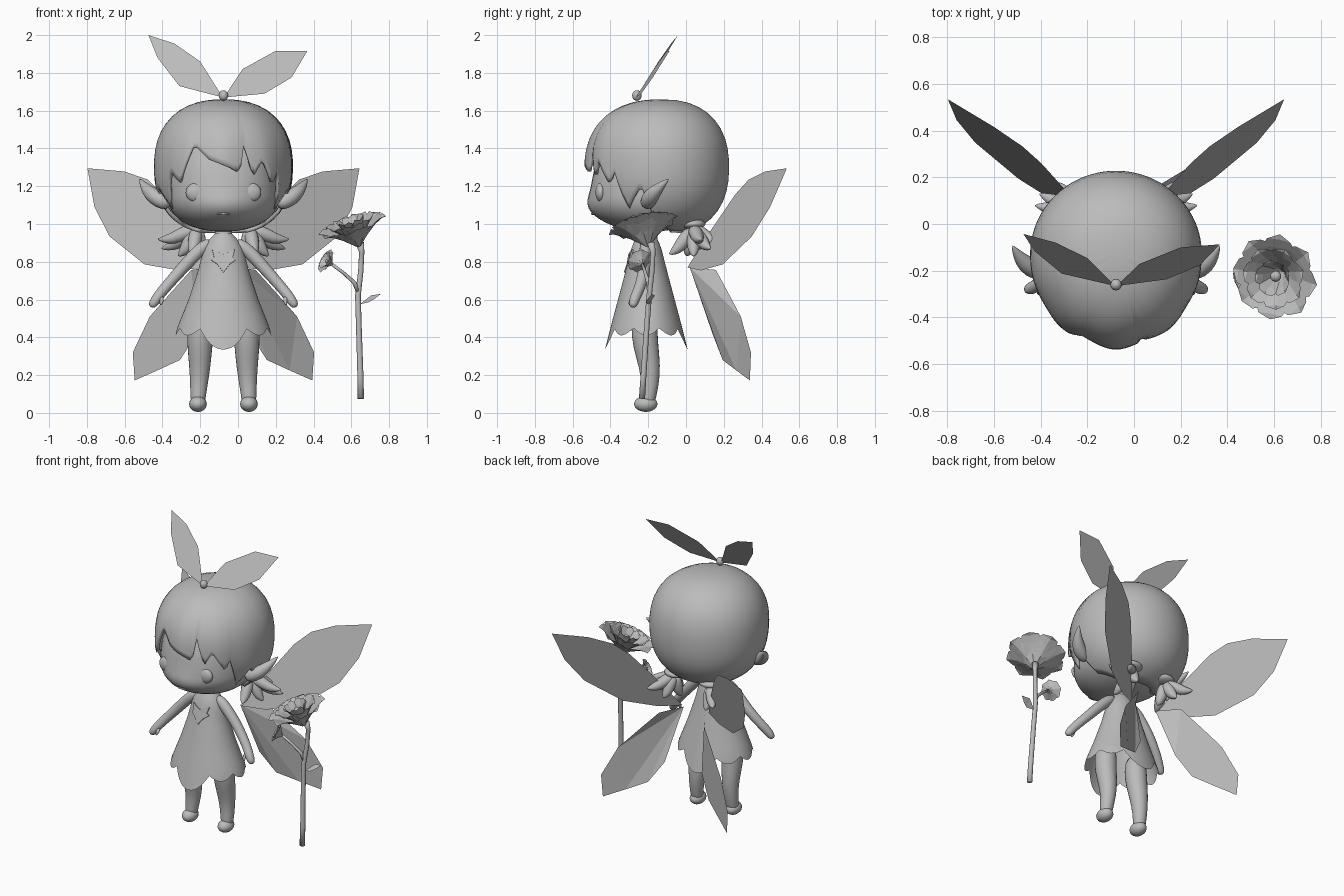
import bpy, bmesh, math
from mathutils import Vector, Matrix

if "Cube" in bpy.data.objects:
    bpy.data.objects.remove(bpy.data.objects["Cube"])

CX = -0.077          # figure centre line
grey = bpy.data.materials.new("soft_grey")
grey.diffuse_color = (0.5, 0.5, 0.5, 1)
grey.use_nodes = True
grey.node_tree.nodes["Principled BSDF"].inputs["Base Color"].default_value = grey.diffuse_color


def interp(x, pts):
    """Piecewise linear lookup; each point is (x, value)."""
    if x <= pts[0][0]:
        return pts[0][1]
    for (x0, v0), (x1, v1) in zip(pts, pts[1:]):
        if x <= x1:
            return v0 + (v1 - v0) * (x - x0) / (x1 - x0)
    return pts[-1][1]


def finish(name, bm, smooth=True, subsurf=0, solid=0):
    bmesh.ops.recalc_face_normals(bm, faces=bm.faces[:])
    me = bpy.data.meshes.new(name)
    bm.to_mesh(me)
    bm.free()
    me.materials.append(grey)
    ob = bpy.data.objects.new(name, me)
    bpy.context.collection.objects.link(ob)
    for p in me.polygons:
        p.use_smooth = smooth
    if solid:
        m = ob.modifiers.new("thickness", 'SOLIDIFY')
        m.thickness, m.offset = solid, -1
    if subsurf:
        ob.modifiers.new("round", 'SUBSURF').levels = subsurf
        ob.modifiers["round"].render_levels = subsurf
    return ob


def bridge(bm, rings, closed=True):
    for a, b in zip(rings, rings[1:]):
        n = len(a)
        for i in range(n if closed else n - 1):
            j = (i + 1) % n
            bm.faces.new((a[i], a[j], b[j], b[i]))


def tube(name, pts, sides=12, subsurf=1):
    """Tapered tube through (x, y, z, radius) points."""
    bm = bmesh.new()
    P = [Vector(p[:3]) for p in pts]
    d = (P[-1] - P[0]).normalized()
    ref = Vector((1, 0, 0)) if abs(d.x) < 0.7 else Vector((0, 1, 0))
    rings = []
    for i, p in enumerate(P):
        t = (P[min(i + 1, len(P) - 1)] - P[max(i - 1, 0)]).normalized()
        u = (ref - t * ref.dot(t)).normalized()
        v = t.cross(u)
        r = pts[i][3]
        rings.append([bm.verts.new(p + r * (u * math.cos(k * math.tau / sides) + v * math.sin(k * math.tau / sides)))
                      for k in range(sides)])
    bridge(bm, rings)
    bm.faces.new(rings[0])
    bm.faces.new(rings[-1])
    return finish(name, bm, subsurf=subsurf)


def oval(name, loc, radii, seg=20, rings=12):
    bm = bmesh.new()
    bmesh.ops.create_uvsphere(bm, u_segments=seg, v_segments=rings, radius=1)
    for v in bm.verts:
        v.co = Vector([v.co[i] * radii[i] + loc[i] for i in range(3)])
    return finish(name, bm)


def sheet(name, pts):
    """Flat leaf-like sheet from an outline."""
    bm = bmesh.new()
    bm.faces.new([bm.verts.new(p) for p in pts])
    bmesh.ops.triangulate(bm, faces=bm.faces[:])
    return finish(name, bm, smooth=False)


def face_bump(dx, z):
    return 0.03 * math.exp(-dx * dx / 0.02 - (z - 1.08) ** 2 / 0.008)


# Face: rounded ball with short lower half and a small muzzle
bm = bmesh.new()
bmesh.ops.create_uvsphere(bm, u_segments=40, v_segments=28, radius=1)
for v in bm.verts:
    c = v.co / sum(abs(k) ** 2.2 for k in v.co) ** (1 / 2.2)
    z = 1.15 + c.z * (0.4 if c.z > 0 else 0.19)
    y = -0.19 + 0.31 * c.y - (face_bump(0.3 * c.x, z) if c.y < 0 else 0)
    v.co = (CX + 0.295 * c.x, y, z)
finish("face", bm)
oval("mouth", (CX, -0.486, 1.055), (0.038, 0.018, 0.008), 12, 8)

# Hair cap with a jagged fringe; rim height depends on the angle from the front
RIM = [(-180, .95), (-110, .955), (-84, 1.0), (-74, 1.2), (-60, 1.08), (-50, 1.28), (-39, 1.22), (-26, 1.42),
       (-12, 1.34), (5, 1.30), (14, 1.27), (18, 1.42), (26, 1.25), (34, 1.34), (46, 1.21), (51, 1.28),
       (60, 1.08), (74, 1.2), (84, 1.0), (110, .955), (180, .95)]
bm = bmesh.new()
N, ROWS, PW = 120, 18, 2.35
rings = []
for r in range(1, ROWS + 1):
    ring = []
    for k in range(N):
        deg = -180 + 360 * k / N
        a = math.radians(deg)
        w = r / ROWS * math.acos((interp(deg, RIM) - 1.3) / 0.36)
        zn = math.cos(w)
        rho = (1 - abs(zn) ** PW) ** (1 / PW)
        front = max(0, math.cos(a))
        rho *= 1 + 0.02 * front * math.cos(9 * a) * (r / ROWS) ** 2
        ring.append(bm.verts.new((CX + 0.368 * rho * math.sin(a),
                                  -0.13 - rho * math.cos(a) * (0.4 if front > 0 else 0.358), 1.3 + 0.36 * zn)))
    rings.append(ring)
bridge(bm, rings)
top = bm.verts.new((CX, -0.13, 1.66))
for k in range(N):
    bm.faces.new((top, rings[0][(k + 1) % N], rings[0][k]))
finish("hair", bm, solid=0.018)

# Leaf bow on top of the head
oval("bow_bead", (CX, -0.26, 1.68), (0.025, 0.025, 0.028), 12, 8)
LEAVES = {"bow_leaf_left": [(-.08, 1.67), (-.31, 1.73), (-.426, 1.88), (-.474, 2.0), (-.336, 1.955), (-.2, 1.86)],
          "bow_leaf_right": [(-.075, 1.67), (.14, 1.69), (.283, 1.775), (.368, 1.917), (.2, 1.917), (.024, 1.82)]}
for name, pts in LEAVES.items():
    sheet(name, [(x, -0.26 + 0.58 * (z - 1.68) + 0.08 * abs(x - CX), z) for x, z in pts])

# Dress: flared shell with scalloped hem
WID = [(.33, .27), (.45, .245), (.6, .185), (.75, .135), (.87, .105), (.92, .075), (.95, .045)]
DEP = [(.33, .22), (.45, .19), (.6, .15), (.75, .11), (.87, .08), (.92, .06), (.95, .04)]
bm = bmesh.new()
N = 72
rings = []
for r in range(15):
    ring = []
    for k in range(N):
        a = math.tau * k / N
        deg = abs((math.degrees(a) + 90) % 180 - 90)      # angle from front or back
        hem = 0.335 + 0.1 * (deg / 28) ** 2 if deg < 28 else 0.45 - 0.04 * abs(math.sin((deg - 28) / 62 * math.pi * 1.5))
        z = 0.95 + (hem - 0.95) * r / 14
        ring.append(bm.verts.new((CX + interp(z, WID) * math.sin(a), -0.21 - interp(z, DEP) * math.cos(a), z)))
    rings.append(ring)
bridge(bm, rings)
finish("dress", bm)
tube("neck", [(CX, -.2, .84, .05), (CX, -.2, .92, .048), (CX, -.19, 1.02, .05)])

# Chest ornament: small pointed plate
orn = [(0, .745), (.035, .79), (.065, .81), (.05, .825), (.06, .865), (.025, .85), (0, .84)]
orn += [(-x, z) for x, z in orn[-2:0:-1]]
bm = bmesh.new()
bm.faces.new([bm.verts.new((CX + x, -0.218 - interp(z, DEP) * math.sqrt(1 - (x / interp(z, WID)) ** 2), z))
              for x, z in orn])
finish("chest_ornament", bm, smooth=False, solid=0.008)

# Upper and lower wing outlines as (distance from centre, z)
UPPER = [(.1, .77), (.2, .96), (.32, 1.156), (.4, 1.235), (.525, 1.278), (.72, 1.295), (.683, 1.09), (.603, .934),
         (.418, .786), (.233, .754)]
LOWER = [(.17, .757), (.28, .635), (.39, .51), (.48, .32), (.47, .172), (.35, .225), (.23, .28), (.14, .42)]
TUFTS = [(.35, .08, .92), (.33, .13, .87), (.25, .18, .91), (.24, .04, .83), (.11, 0, .83), (.17, -.09, .84),
         (.16, .13, .85)]

for side, s in (("left", -1), ("right", 1)):
    def at(pts):
        return [(CX + s * p[0],) + tuple(p[1:]) for p in pts]
    sheet("upper_wing_" + side, at([(d, .534 + .57 * (d - .72) + .33 * (z - 1.295), z) for d, z in UPPER]))
    sheet("lower_wing_" + side, at([(.08, .02, .77)] + [(d, .338 + .6 * (d - .47), z) for d, z in LOWER]))
    oval("eye_" + side, (CX + s * .14, -.452, 1.167), (.06, .028, .052))
    tube("ear_" + side, at([(.28, -.21, 1.10, .035), (.34, -.2, 1.125, .045), (.385, -.175, 1.16, .042),
                            (.42, -.135, 1.2, .025), (.445, -.09, 1.24, .003)]))
    tube("arm_" + side, at([(.06, -.21, .905, .025), (.1, -.21, .885, .037), (.16, -.215, .83, .037),
                            (.24, -.22, .74, .034), (.32, -.25, .65, .03), (.35, -.27, .61, .03),
                            (.375, -.28, .575, .026), (.385, -.283, .56, .012)]), 10)
    tube("thumb_" + side, at([(.33, -.27, .62, .014), (.325, -.295, .59, .013), (.335, -.3, .57, .006)]), 6)
    tube("leg_" + side, at([(.12, -.22, .56, .06), (.12, -.222, .46, .074), (.125, -.215, .36, .07),
                            (.125, -.19, .24, .058), (.13, -.19, .15, .048), (.135, -.2, .08, .042),
                            (.135, -.205, .03, .035)]))
    oval("foot_" + side, (CX + s * .135, -.213, .047), (.047, .062, .042), 16, 10)
    # Pigtail: band and curled tufts
    oval("pigtail_band_" + side, (CX + s * .13, .035, 1.0), (.075, .068, .028), 16, 8)
    base = Vector((.14, .04, .97))
    for i, t in enumerate(TUFTS):
        t = Vector(t)
        bend = base.lerp(t, .6) + Vector((0, 0, -.018))
        pts = [(base, .035), (base.lerp(t, .3), .042), (bend, .036), (base.lerp(t, .85) + Vector((0, 0, -.01)), .02), (t, .002)]
        tube(f"pigtail_tuft_{side}_{i + 1}", at([(*p, r) for p, r in pts]), 8)


def flower(name, centre, normal, size, layers):
    """Layers of folded petals around an axis; layer = (count, reach, rise, width, turn)."""
    M = Matrix.Translation(centre) @ Vector(normal).to_track_quat('Z', 'Y').to_matrix().to_4x4() @ Matrix.Scale(size, 4)
    bm = bmesh.new()
    for count, reach, rise, width, turn in layers:
        for k in range(count):
            R = M @ Matrix.Rotation(math.tau * k / count + turn, 4, 'Z')
            rows = []
            for u, w, h in ((.05, .15, 0), (.35, .7, .45), (.65, 1, .8), (.87, .7, .97)):
                rows.append([bm.verts.new(R @ Vector((reach * u, j * width * w, rise * h + abs(j) * .015)))
                             for j in (-1, 0, 1)])
            bridge(bm, rows, closed=False)
            tip = bm.verts.new(R @ Vector((reach, 0, rise)))
            bm.faces.new((rows[-1][0], rows[-1][1], tip))
            bm.faces.new((rows[-1][1], rows[-1][2], tip))
    finish(name + "_petals", bm, smooth=False)
    oval(name + "_bud", M @ Vector((0, 0, .11)), (.024 * size,) * 3, 10, 8)


# Flower staff: stem, branch, leaf and two blossoms
tube("flower_stem", [(.65, -.233, .075, .017), (.648, -.225, .2, .016), (.64, -.208, .45, .015), (.635, -.195, .62, .015),
                     (.65, -.18, .75, .014), (.655, -.175, .85, .014), (.645, -.185, .9, .022)], 10, 0)
tube("flower_branch", [(.635, -.195, .645, .012), (.615, -.2, .69, .011), (.56, -.215, .74, .009),
                       (.5, -.23, .785, .009)], 8, 0)
sheet("stem_leaf", [(.645, -.195, .575), (.69, -.215, .585), (.725, -.2, .605), (.757, -.18, .63), (.705, -.165, .622)])
LAYERS = [(8, .19, .12, .075, 0), (7, .14, .14, .06, .3), (5, .08, .15, .045, .1)]
flower("large_flower", (.64, -.2, .88), (-.3, -.22, .93), 1, LAYERS)
flower("small_flower", (.5, -.23, .785), (-.7, -.35, .4), .36, LAYERS[:2])
